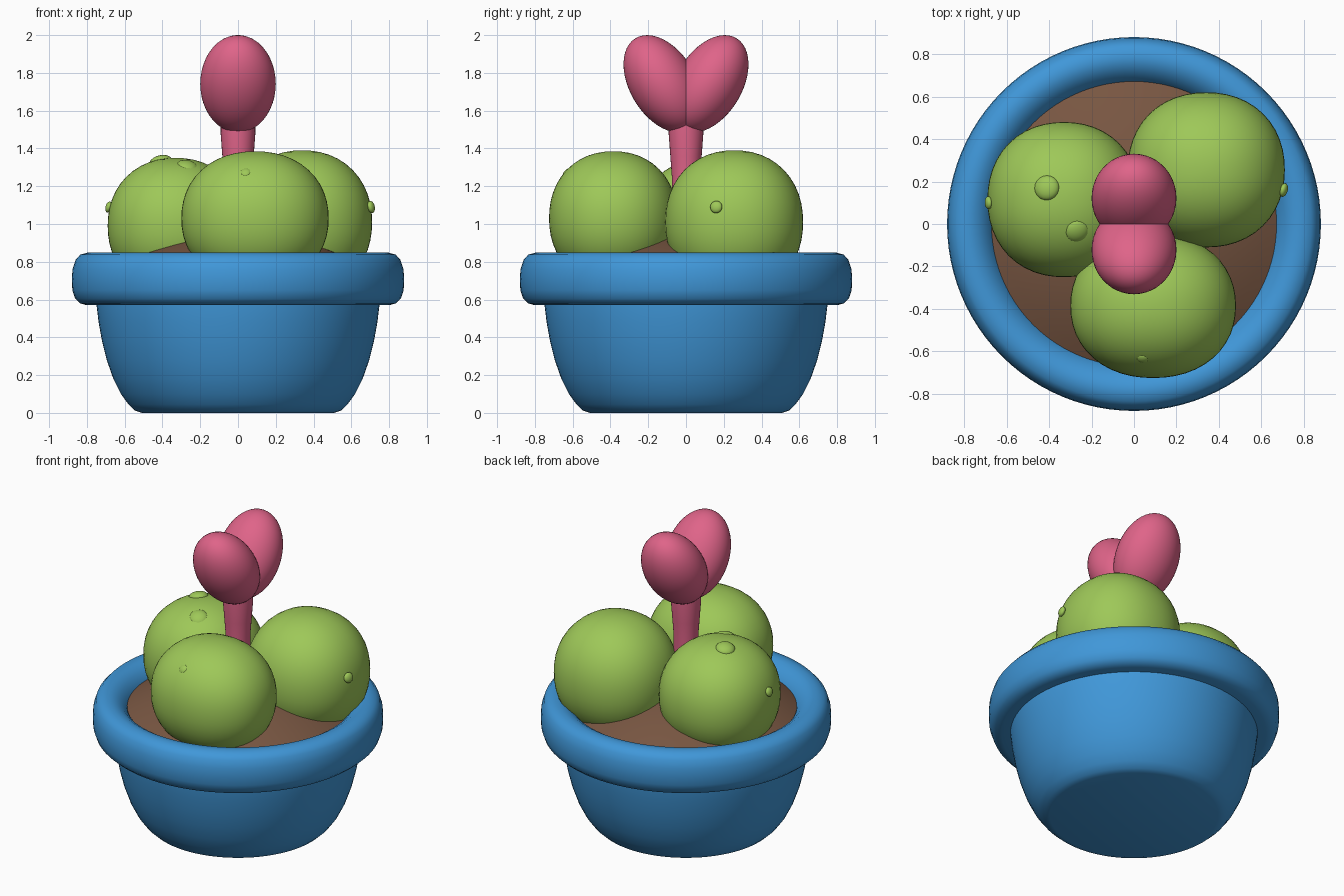
import bpy, bmesh
from math import sin, cos, pi, radians
from mathutils import Matrix, Vector

old = bpy.data.objects.get("Cube")
if old:
    bpy.data.objects.remove(old, do_unlink=True)


def material(name, rgb):
    mat = bpy.data.materials.new(name)
    mat.use_nodes = True
    color = (*rgb, 1)
    mat.diffuse_color = color
    bsdf = mat.node_tree.nodes["Principled BSDF"]
    bsdf.inputs["Base Color"].default_value = color
    bsdf.inputs["Roughness"].default_value = 0.7
    return mat


blue = material("pot blue", (0.051, 0.31, 0.69))
brown = material("soil brown", (0.188, 0.093, 0.054))
green = material("cactus green", (0.342, 0.578, 0.098))
pink = material("flower pink", (0.74, 0.127, 0.25))


def finish(name, bm, mat):
    bmesh.ops.recalc_face_normals(bm, faces=bm.faces)
    mesh = bpy.data.meshes.new(name)
    bm.to_mesh(mesh)
    bm.free()
    mesh.materials.append(mat)
    obj = bpy.data.objects.new(name, mesh)
    bpy.context.collection.objects.link(obj)
    bpy.ops.object.select_all(action="DESELECT")
    obj.select_set(True)
    bpy.context.view_layer.objects.active = obj
    bpy.ops.object.shade_smooth_by_angle(angle=radians(40))
    return obj


def lathe(name, profile, mat, closed=False, sides=96):
    """Revolve an (r, z) profile around the z axis."""
    bm = bmesh.new()
    verts = [bm.verts.new((r, 0, z)) for r, z in profile]
    count = len(verts)
    edges = [bm.edges.new((verts[i], verts[(i + 1) % count]))
             for i in range(count if closed else count - 1)]
    bmesh.ops.spin(bm, geom=verts + edges, axis=(0, 0, 1), cent=(0, 0, 0),
                   angle=2 * pi, steps=sides)
    bmesh.ops.remove_doubles(bm, verts=bm.verts, dist=0.0001)
    return finish(name, bm, mat)


def blob(name, center, radii, mat, power=2.0, turn=None, detail=48):
    """Ellipsoid, slightly boxy when power is above 2."""
    bm = bmesh.new()
    bmesh.ops.create_uvsphere(bm, u_segments=detail, v_segments=detail // 2, radius=1)
    turn = turn or Matrix.Identity(3)
    for v in bm.verts:
        p = v.co.copy()
        p /= sum(abs(c) ** power for c in p) ** (1 / power)
        v.co = turn @ Vector([c * r for c, r in zip(p, radii)]) + Vector(center)
    return finish(name, bm, mat)


# Pot bowl and thick rounded rim
lathe("pot_bowl", [(0, 0), (0.51, 0), (0.545, 0.012), (0.58, 0.045), (0.62, 0.10),
                   (0.66, 0.18), (0.695, 0.28), (0.72, 0.38), (0.738, 0.48),
                   (0.75, 0.58), (0.75, 0.62)], blue)
lathe("pot_rim", [(0.70, 0.57), (0.80, 0.57), (0.835, 0.58), (0.862, 0.605),
                  (0.877, 0.65), (0.88, 0.71), (0.876, 0.76), (0.86, 0.81),
                  (0.835, 0.838), (0.79, 0.85), (0.75, 0.845), (0.71, 0.82),
                  (0.675, 0.78), (0.655, 0.73), (0.65, 0.65)], blue, closed=True)

# Mounded soil
lathe("soil", [(0.69 * i / 10, 0.96 - 0.2 * (i / 10) ** 2) for i in range(11)], brown)

# Three cactus balls with their small bumps: (position, radius)
balls = {
    "front": ((0.09, -0.385, 1.03), (0.39, 0.34, 0.355),
              [((0.04, -0.63, 1.27), 0.03)]),
    "right": ((-0.33, 0.115, 0.99), (0.36, 0.365, 0.36),
              [((-0.685, 0.10, 1.09), 0.03), ((-0.41, 0.17, 1.33), 0.06),
               ((-0.27, -0.03, 1.30), 0.06)]),
    "left": ((0.34, 0.255, 1.01), (0.37, 0.365, 0.38),
             [((0.705, 0.16, 1.09), 0.033), ((0.465, 0.54, 1.18), 0.028)]),
}
for side, (center, radii, bumps) in balls.items():
    blob(f"cactus_ball_{side}", center, radii, green, power=2.15)
    for n, (spot, size) in enumerate(bumps):
        # Flattened bump sitting on the ball, facing outwards
        out = Vector([(s - c) / r ** 2 for s, c, r in zip(spot, center, radii)])
        turn = out.to_track_quat("Z", "Y").to_matrix()
        blob(f"cactus_bump_{side}_{n + 1}", spot, (size, size, size * 0.55),
             green, turn=turn, detail=20)

# Flower stem, flared at the top
lathe("flower_stem", [(0, 0.8), (0.075, 0.8), (0.075, 1.25), (0.083, 1.36),
                      (0.092, 1.48), (0.09, 1.58), (0, 1.6)], pink, sides=32)

# Heart-shaped flower from two mirrored tilted lobes
for side, label in ((-1, "front"), (1, "back")):
    turn = Matrix.Rotation(-side * radians(31), 3, "X")
    blob(f"flower_lobe_{label}", (0, side * 0.122, 1.742), (0.2, 0.175, 0.282),
         pink, turn=turn)
